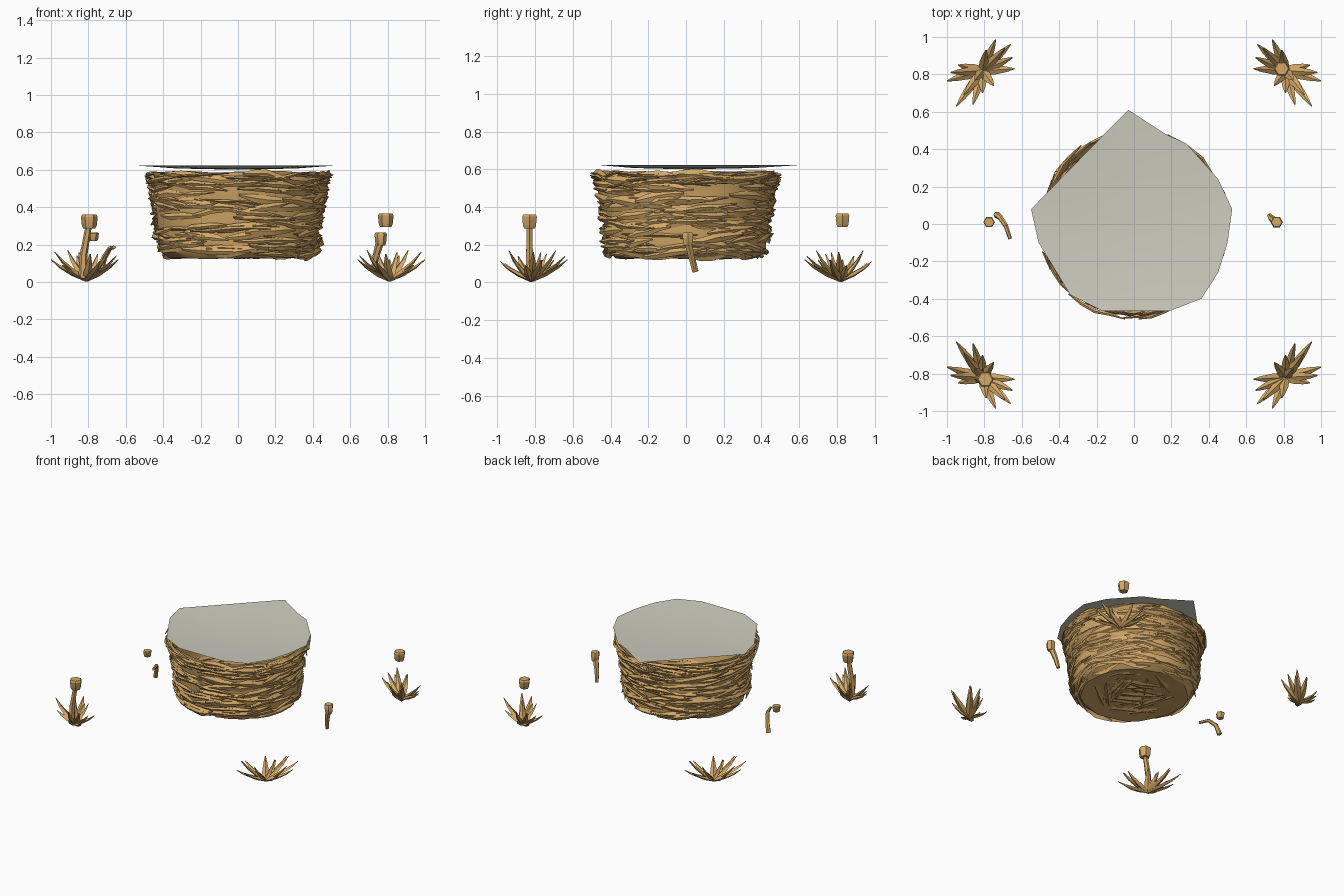
import bpy, bmesh, math, random
from mathutils import Vector

if "Cube" in bpy.data.objects:
    bpy.data.objects.remove(bpy.data.objects["Cube"])

random.seed(7)
R = random.uniform


def material(name, rgb):
    m = bpy.data.materials.new(name)
    m.diffuse_color = (*rgb, 1)
    m.use_nodes = True
    m.node_tree.nodes["Principled BSDF"].inputs["Base Color"].default_value = m.diffuse_color
    return m


STRAW = material("straw", (0.66, 0.40, 0.14))
PALE = material("pale_grey", (0.62, 0.61, 0.52))


def finish(bm, name, mat, angle=30):
    bmesh.ops.recalc_face_normals(bm, faces=bm.faces[:])
    me = bpy.data.meshes.new(name)
    bm.to_mesh(me)
    bm.free()
    me.materials.append(mat)
    ob = bpy.data.objects.new(name, me)
    bpy.context.collection.objects.link(ob)
    bpy.ops.object.select_all(action='DESELECT')
    ob.select_set(True)
    bpy.context.view_layer.objects.active = ob
    bpy.ops.object.shade_smooth_by_angle(angle=math.radians(angle))
    return ob


def tube(bm, pts, widths, heights, sides=4, up=Vector((0, 0, 1))):
    """Closed tapered strip along pts with an elliptical section."""
    pts = [Vector(p) for p in pts]
    rings = []
    for i, p in enumerate(pts):
        d = (pts[min(i + 1, len(pts) - 1)] - pts[max(i - 1, 0)]).normalized()
        s = d.cross(up)
        s = s.normalized() if s.length > 1e-4 else Vector((1, 0, 0))
        u = s.cross(d)
        rings.append([bm.verts.new(p + s * widths[i] * math.cos(a) + u * heights[i] * math.sin(a))
                      for a in (2 * math.pi * k / sides for k in range(sides))])
    for a, b in zip(rings, rings[1:]):
        for k in range(sides):
            j = (k + 1) % sides
            bm.faces.new((a[k], a[j], b[j], b[k]))
    bm.faces.new(rings[0])
    bm.faces.new(rings[-1])


# outer radius of the nest at each height
PROFILE = [(0.13, 0.38), (0.16, 0.425), (0.22, 0.44), (0.34, 0.45), (0.46, 0.465), (0.54, 0.48), (0.59, 0.49)]


def radius(z):
    for (z0, r0), (z1, r1) in zip(PROFILE, PROFILE[1:]):
        if z <= z1:
            return r0 + (r1 - r0) * max(0, z - z0) / (z1 - z0)
    return PROFILE[-1][1]


# nest shell: closed bowl with an uneven wall
bm = bmesh.new()
N = 24
rings = []
for z, r in PROFILE:
    ring = []
    for k in range(N):
        a = 2 * math.pi * k / N
        rr = r - 0.012 + R(-0.012, 0.012)
        ring.append(bm.verts.new((rr * math.cos(a), rr * math.sin(a), z + R(-0.008, 0.004))))
    rings.append(ring)
for a, b in zip(rings, rings[1:]):
    for k in range(N):
        j = (k + 1) % N
        bm.faces.new((a[k], a[j], b[j], b[k]))
inner = [bm.verts.new((v.co.x * 0.55, v.co.y * 0.55, 0.145 + R(-0.012, 0.012))) for v in rings[0]]
centre = bm.verts.new((0, 0, 0.14))
for k in range(N):
    j = (k + 1) % N
    bm.faces.new((rings[0][j], rings[0][k], inner[k], inner[j]))
    bm.faces.new((inner[j], inner[k], centre))
finish(bm, "nest_shell", STRAW)

# woven straw: tapered bent strands around the wall
bm = bmesh.new()


def strand(a0, z0, span, slope, h, t, out):
    pts = []
    for i in range(5):
        f = i / 4
        z = min(0.58, max(0.135, z0 + slope * (f - 0.5) + R(-0.006, 0.006)))
        r = radius(z) + out + R(-0.008, 0.008) + (0.012 if i in (0, 4) else 0)
        a = a0 + span * (f - 0.5)
        pts.append((r * math.cos(a), r * math.sin(a), z))
    taper = (0.3, 0.9, 1, 0.8, 0.2)
    tube(bm, pts, [t * s for s in taper], [h * s for s in taper])


for i in range(210):
    z = 0.14 + 0.44 * ((i * 0.618) % 1)
    strand(R(0, 6.283), z, R(0.5, 1.0), R(-0.06, 0.06), R(0.010, 0.026), R(0.008, 0.014), R(-0.012, 0.006))
for i in range(50):   # thick rim
    strand(i * 0.377 + R(-0.1, 0.1), R(0.52, 0.575), R(0.5, 0.9), R(-0.05, 0.05), R(0.007, 0.014), 0.011, R(-0.015, 0.018))
for i in range(26):   # bottom strands
    a, o, L = R(0, 6.283), R(-0.3, 0.3), R(0.15, 0.22)
    c, s = math.cos(a), math.sin(a)
    pts = [(c * t - s * o, s * t + c * o, 0.14 + R(-0.006, 0.006)) for t in (-L, 0, L)]
    tube(bm, pts, [0.008, 0.03, 0.006], [0.004, 0.011, 0.004])
finish(bm, "woven_straw", STRAW)

# pale sheet: thin, slightly dished, uneven outline
bm = bmesh.new()
OUTLINE = [(-0.03, 0.61), (0.17, 0.48), (0.28, 0.43), (0.45, 0.24), (0.525, 0.08), (0.50, -0.10), (0.45, -0.26),
           (0.36, -0.40), (0.19, -0.465), (-0.17, -0.465), (-0.34, -0.38), (-0.51, -0.10), (-0.55, 0.08), (-0.14, 0.50)]
rim = [bm.verts.new((x, y, 0.623)) for x, y in OUTLINE]
mid = [bm.verts.new((x * 0.6, y * 0.6, 0.607)) for x, y in OUTLINE]
c = bm.verts.new((0, 0, 0.60))
for k in range(len(rim)):
    j = (k + 1) % len(rim)
    bm.faces.new((rim[j], rim[k], mid[k], mid[j]))
    bm.faces.new((mid[j], mid[k], c))
ob = finish(bm, "top_sheet", PALE)
if ob.data.polygons[0].normal.z < 0:
    ob.data.flip_normals()

# grass tufts at the corners, mirrored: blade tips as offsets and heights
BLADES = [(-0.14, 0.19, 0.12), (-0.05, 0.18, 0.14), (-0.10, 0.13, 0.17), (-0.19, 0.055, 0.12), (-0.17, 0.01, 0.16),
          (-0.13, -0.03, 0.09), (0.17, -0.01, 0.12), (0.15, -0.14, 0.10), (0.07, -0.165, 0.11), (0.12, -0.12, 0.17),
          (0.06, 0.08, 0.15), (0.0, 0.12, 0.12), (0.02, -0.11, 0.15), (0.16, -0.07, 0.14), (-0.04, 0.05, 0.16)]
for sx, xn in ((-1, "left"), (1, "right")):
    for sy, yn in ((-1, "front"), (1, "back")):
        bm = bmesh.new()
        for dx, dy, h in BLADES:
            dx, dy = -sx * dx, -sy * dy
            ox, oy = sx * 0.81, sy * 0.82
            pts = [(ox + dx * f, oy + dy * f, 0.012 + (h - 0.012) * g)
                   for f, g in ((0.02, 0), (0.4, 0.3), (0.75, 0.65), (1, 1))]
            tube(bm, pts, [0.022, 0.024, 0.015, 0.003], [0.010, 0.012, 0.008, 0.002])
        finish(bm, f"tuft_{yn}_{xn}", STRAW)


# seed heads: six-sided caps with a narrower base
def cap(name, x, y, z0, z1, r):
    bm = bmesh.new()
    h = z1 - z0
    tube(bm, [(x, y, z0), (x, y, z0 + h * 0.2), (x, y, z1 - h * 0.15), (x, y, z1)],
         [r * 0.7, r * 0.88, r, r * 0.85], [r * 0.7, r * 0.88, r, r * 0.85], 6, Vector((0, 1, 0)))
    finish(bm, name, STRAW)


def stem(name, pts, r0, r1):
    bm = bmesh.new()
    w = [r0 + (r1 - r0) * i / (len(pts) - 1) for i in range(len(pts))]
    tube(bm, pts, w, w, 6, Vector((0, 1, 0.1)))
    finish(bm, name, STRAW)


cap("cap_front_left", -0.795, -0.83, 0.285, 0.36, 0.045)
cap("cap_back_right", 0.79, 0.83, 0.295, 0.365, 0.042)
cap("cap_left", -0.775, 0.01, 0.22, 0.265, 0.031)
cap("cap_right", 0.763, 0.01, 0.195, 0.265, 0.033)
stem("stem_front_left", [(-0.83, -0.83, 0.02), (-0.825, -0.83, 0.15), (-0.80, -0.83, 0.29)], 0.024, 0.017)
stem("stem_left", [(-0.735, 0.05, 0.06), (-0.715, 0.035, 0.13), (-0.685, -0.01, 0.18), (-0.662, -0.08, 0.185)], 0.018, 0.01)
stem("stem_right", [(0.725, 0.045, 0.055), (0.735, 0.03, 0.13), (0.758, 0.012, 0.21)], 0.013, 0.022)
